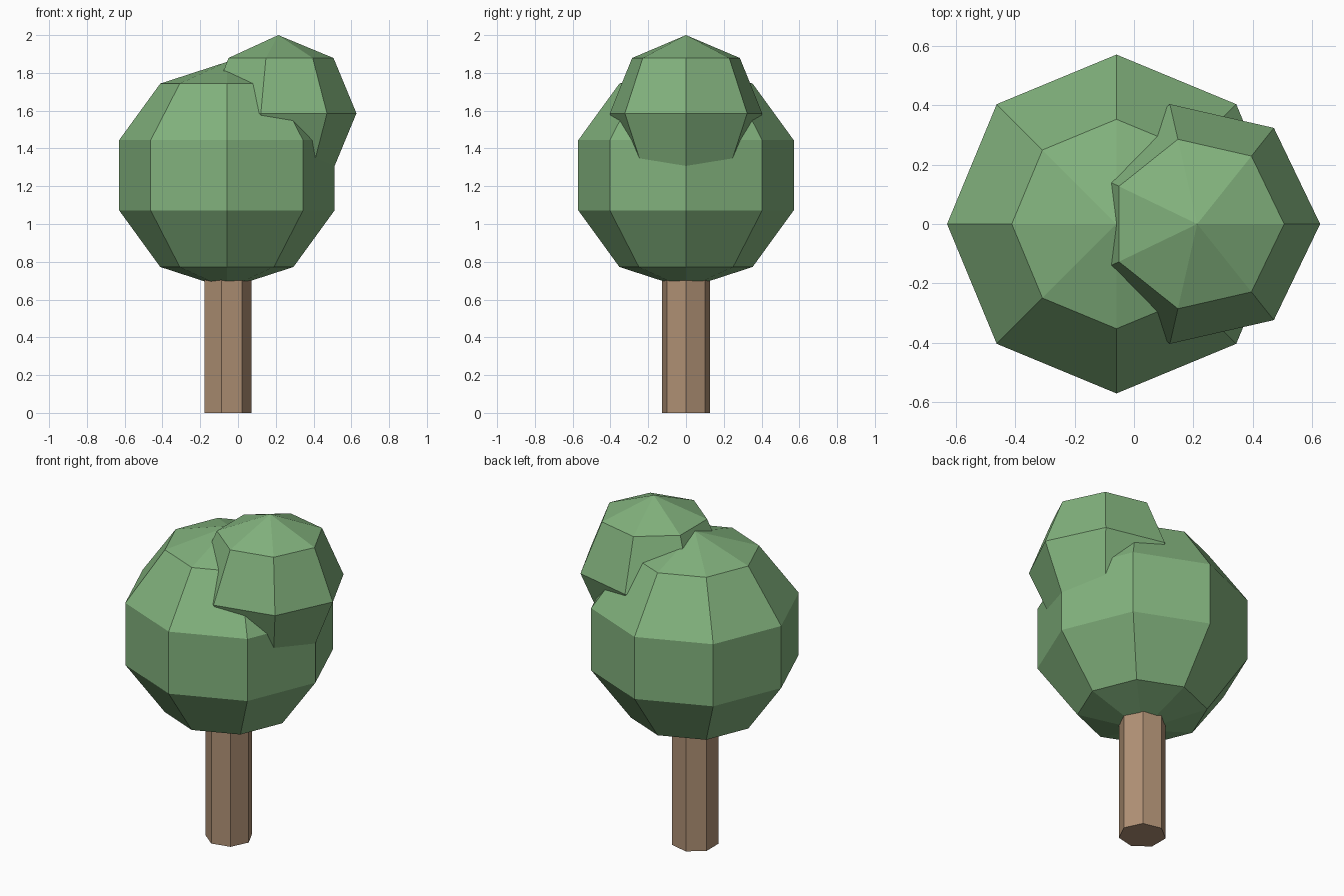
import bpy, bmesh
from math import sin, cos, pi

if "Cube" in bpy.data.objects:
    bpy.data.objects.remove(bpy.data.objects["Cube"])


def material(name, rgb):
    m = bpy.data.materials.new(name)
    m.diffuse_color = (*rgb, 1)
    m.use_nodes = True
    m.node_tree.nodes["Principled BSDF"].inputs["Base Color"].default_value = m.diffuse_color
    return m


def lathe(name, x, sides, profile, mat):
    """Flat-shaded solid turned about a vertical axis; profile is (radius, z) upward."""
    bm = bmesh.new()
    rings = []
    for r, z in profile:
        n = sides if r > 1e-5 else 1
        rings.append([bm.verts.new((x + r * cos(2 * pi * i / sides),
                                    r * sin(2 * pi * i / sides), z)) for i in range(n)])
    for low, high in zip(rings, rings[1:]):
        for i in range(sides):
            j = (i + 1) % sides
            corners = [low[i % len(low)], low[j % len(low)],
                       high[j % len(high)], high[i % len(high)]]
            bm.faces.new(list(dict.fromkeys(corners)))
    # cap open ends
    for ring in (rings[0], rings[-1]):
        if len(ring) > 1:
            bm.faces.new(ring)
    bmesh.ops.recalc_face_normals(bm, faces=bm.faces[:])
    me = bpy.data.meshes.new(name)
    bm.to_mesh(me)
    bm.free()
    me.materials.append(mat)
    ob = bpy.data.objects.new(name, me)
    bpy.context.collection.objects.link(ob)
    return ob


def ball(radius, z, bands):
    return [(radius * sin(pi * k / bands), z - radius * cos(pi * k / bands))
            for k in range(bands + 1)]


leaf = material("leaf green", (0.223, 0.445, 0.205))
bark = material("bark brown", (0.434, 0.283, 0.178))

# trunk, main crown and the smaller upper crown
lathe("trunk", -0.059, 7, [(0.13, 0.0), (0.13, 0.78)], bark)
lathe("main_crown", -0.059, 8, ball(0.6, 1.258, 5), leaf)
lathe("upper_crown", 0.213, 7, ball(0.414, 1.586, 4), leaf)
